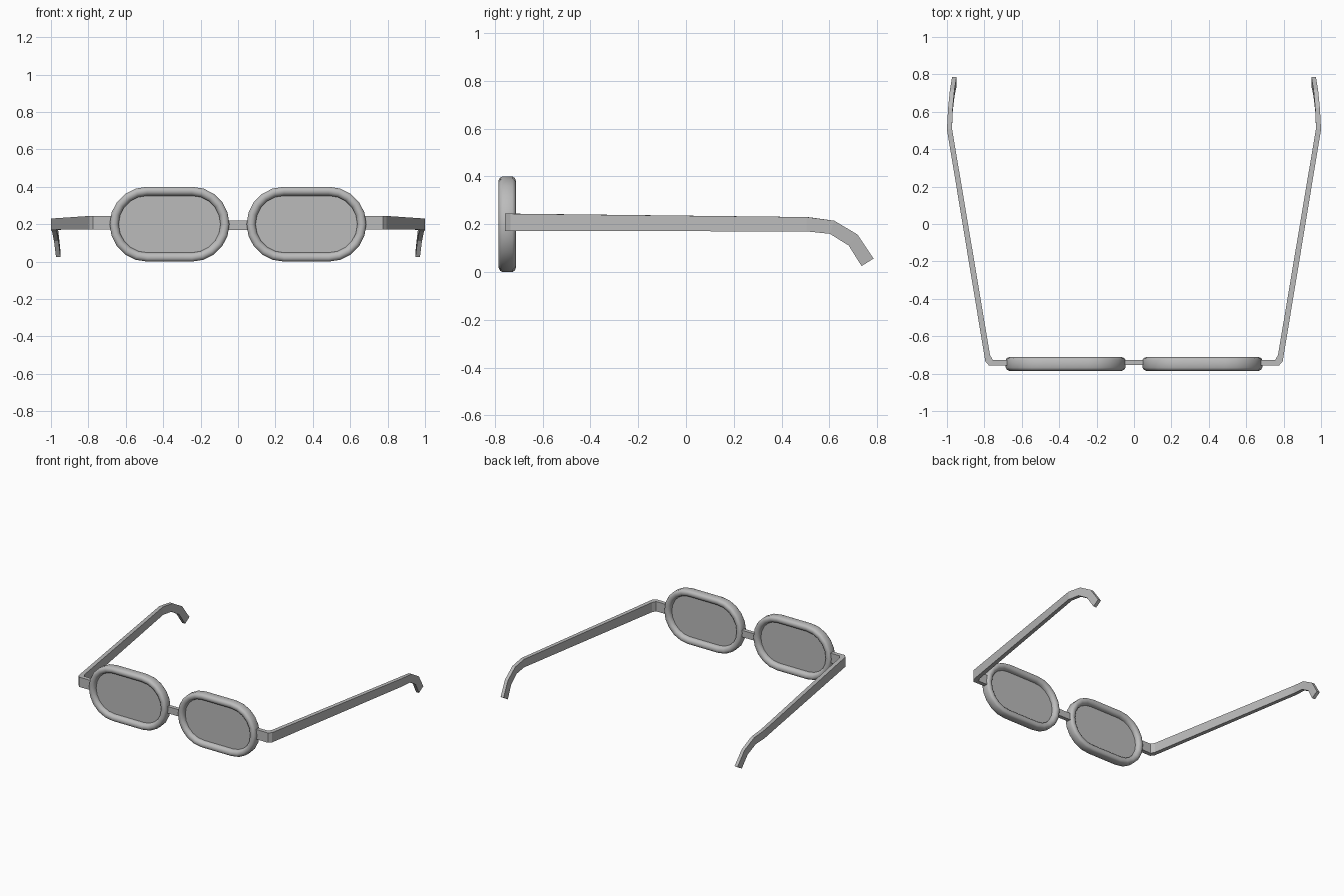
import bpy, bmesh, math

if "Cube" in bpy.data.objects:
    bpy.data.objects.remove(bpy.data.objects["Cube"])

grey = bpy.data.materials.new("plain grey")
grey.diffuse_color = (0.5, 0.5, 0.5, 1)
grey.use_nodes = True
grey.node_tree.nodes["Principled BSDF"].inputs["Base Color"].default_value = grey.diffuse_color


def make(name, verts, faces, smooth=False):
    mesh = bpy.data.meshes.new(name)
    mesh.from_pydata(verts, [], faces)
    bm = bmesh.new()
    bm.from_mesh(mesh)
    bmesh.ops.recalc_face_normals(bm, faces=bm.faces)
    bm.to_mesh(mesh)
    bm.free()
    mesh.materials.append(grey)
    ob = bpy.data.objects.new(name, mesh)
    bpy.context.collection.objects.link(ob)
    if smooth:
        bpy.ops.object.select_all(action='DESELECT')
        ob.select_set(True)
        bpy.context.view_layer.objects.active = ob
        bpy.ops.object.shade_smooth_by_angle(angle=math.radians(40))
    return ob


def loft(rings, closed):
    """Join equal rings of points; close the loop or cap both ends."""
    n, m = len(rings[0]), len(rings)
    verts = [p for r in rings for p in r]
    faces = []
    for i in range(m if closed else m - 1):
        k = (i + 1) % m
        for j in range(n):
            l = (j + 1) % n
            faces.append((i * n + j, i * n + l, k * n + l, k * n + j))
    if not closed:
        faces += [tuple(range(n)), tuple(range((m - 1) * n, m * n))]
    return verts, faces


def oval(cx, y, inset):
    """Stadium outline of one eyepiece, shrunk by inset."""
    pts, steps = [], 5
    for q in range(4):
        sx = 0.12 if q in (0, 3) else -0.12
        for s in range(steps + 1):
            if s == steps and q in (0, 2) is False:
                continue
            a = (q + s / steps) * math.pi / 2
            r = 0.2 - inset
            # the left and right tips are shared by two quarters
            if s == 0 and q in (0, 2):
                continue
            pts.append((cx + sx + r * math.cos(a), y, 0.2 + r * math.sin(a)))
    return pts


# Rounded rim section: (inset from outline, y)
RIM = [(0.006, -0.779), (0.0, -0.768), (0.0, -0.727), (0.006, -0.717),
       (0.018, -0.712), (0.032, -0.714), (0.043, -0.722), (0.048, -0.735),
       (0.048, -0.762), (0.043, -0.775), (0.032, -0.783), (0.018, -0.785)]

# Temple stations: outer x, outer y, inner x, inner y, top z, bottom z, lean of the cut
TEMPLE = [(0.66, -0.757, 0.66, -0.727, 0.245, 0.173, 0),
          (0.775, -0.757, 0.755, -0.727, 0.245, 0.172, 0),
          (0.795, -0.735, 0.770, -0.700, 0.244, 0.172, 0),
          (1.0, 0.505, 0.973, 0.510, 0.230, 0.170, 0),
          (0.994, 0.62, 0.969, 0.62, 0.215, 0.160, 0.018),
          (0.984, 0.718, 0.960, 0.718, 0.157, 0.111, 0.037),
          (0.973, 0.785, 0.949, 0.785, 0.056, 0.025, 0.05)]

for side, s in (("left", -1), ("right", 1)):
    cx = s * 0.366
    # Rim
    make(side + "_rim", *loft([oval(cx, y, i) for i, y in RIM], True), smooth=True)
    # Lens
    make(side + "_lens", *loft([oval(cx, y, 0.045) for y in (-0.753, -0.745)], False))
    # Temple arm with hinge corner and ear hook
    rings = [[(s * ox, oy, t), (s * ix, iy, t), (s * ix, iy - d, b), (s * ox, oy - d, b)]
             for ox, oy, ix, iy, t, b, d in TEMPLE]
    make(side + "_temple", *loft(rings, False))

# Bridge between the rims
make("bridge", *loft([[(x, -0.755, 0.17), (x, -0.727, 0.17), (x, -0.727, 0.22), (x, -0.755, 0.22)]
                      for x in (-0.065, 0.065)], False))
